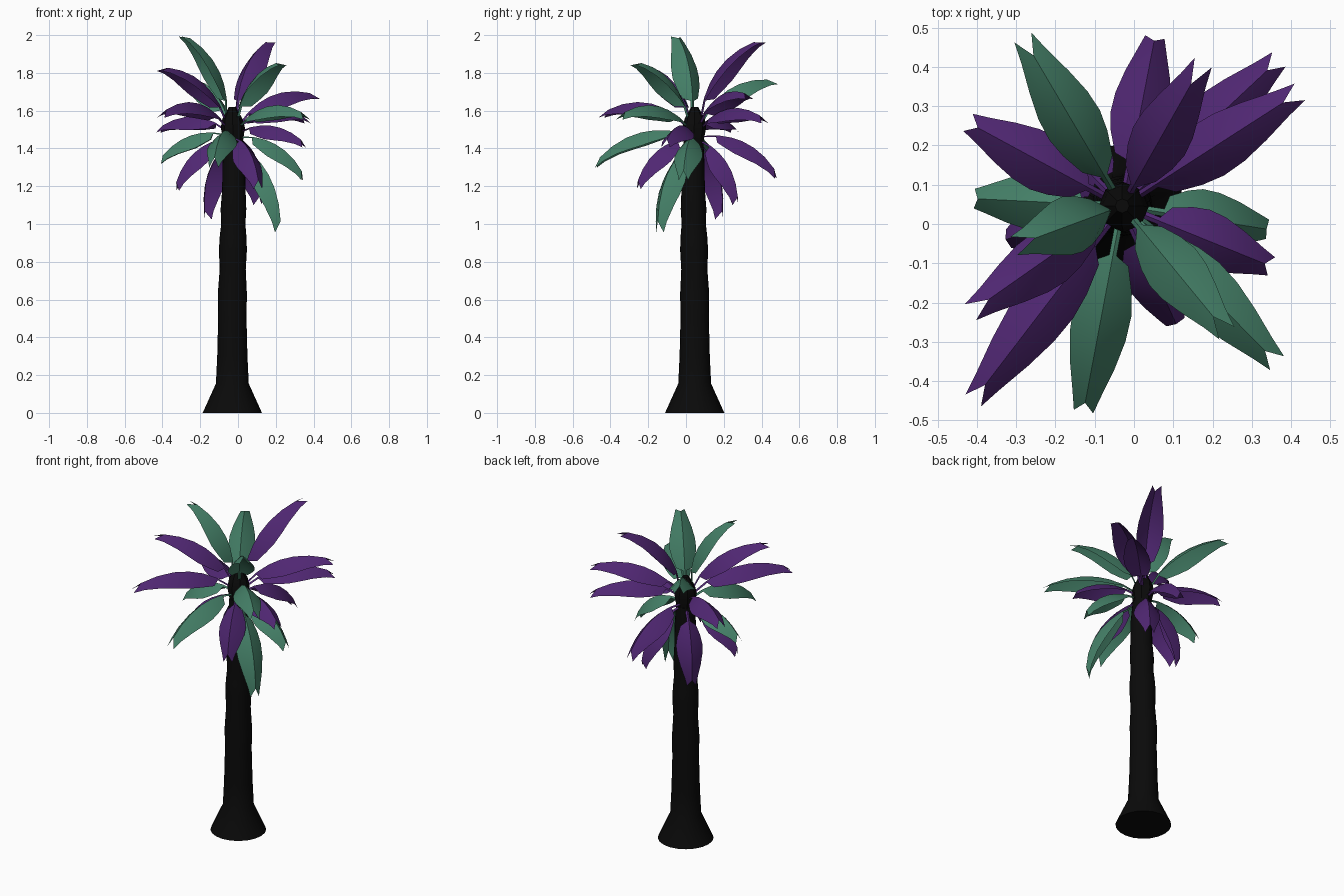
import bpy, bmesh, math
from mathutils import Vector

if "Cube" in bpy.data.objects:
    bpy.data.objects.remove(bpy.data.objects["Cube"])

CX, CY = -0.03, 0.046


def material(name, rgb):
    m = bpy.data.materials.new(name)
    m.diffuse_color = (*rgb, 1)
    m.use_nodes = True
    m.node_tree.nodes["Principled BSDF"].inputs["Base Color"].default_value = m.diffuse_color
    return m


BARK = material("bark", (0.003, 0.003, 0.003))
PURPLE = material("purple_leaf", (0.08, 0.02, 0.17))
GREEN = material("green_leaf", (0.06, 0.22, 0.14))


def finish(bm, name, mat, angle):
    bmesh.ops.recalc_face_normals(bm, faces=bm.faces)
    me = bpy.data.meshes.new(name)
    bm.to_mesh(me)
    bm.free()
    ob = bpy.data.objects.new(name, me)
    bpy.context.collection.objects.link(ob)
    me.materials.append(mat)
    bpy.ops.object.select_all(action='DESELECT')
    ob.select_set(True)
    bpy.context.view_layer.objects.active = ob
    bpy.ops.object.shade_smooth_by_angle(angle=math.radians(angle))
    return ob


def lathe(name, profile, sides, mat):
    # profile points: radius, height, sideways drift
    bm = bmesh.new()
    rings = []
    for r, z, d in profile:
        rings.append([bm.verts.new((CX + d + r * math.cos(2 * math.pi * i / sides),
                                    CY - d + r * math.sin(2 * math.pi * i / sides), z))
                      for i in range(sides)])
    for a, b in zip(rings, rings[1:]):
        for i in range(sides):
            j = (i + 1) % sides
            bm.faces.new((a[i], a[j], b[j], b[i]))
    bm.faces.new(rings[0])
    bm.faces.new(rings[-1])
    return finish(bm, name, mat, 35)


# Trunk with flared foot and gentle bulges, then the dark crown core
lathe("trunk", [(0.157, 0, 0), (0.087, 0.155, 0), (0.080, 0.3, 0), (0.075, 0.5, 0),
                (0.077, 0.63, 0), (0.069, 0.76, 0.002), (0.074, 0.86, 0.003),
                (0.071, 0.93, 0.004), (0.064, 1.0, 0.005), (0.068, 1.08, 0.006),
                (0.062, 1.18, 0.008), (0.060, 1.32, 0.008), (0.052, 1.44, 0.006)], 20, BARK)
lathe("crown_core", [(0.050, 1.43, 0.005), (0.064, 1.51, 0.003), (0.052, 1.56, 0),
                     (0.018, 1.62, 0)], 8, BARK)

# (position along the stem, half width) rows for each frond
ROWS = [(0.0, 0.010), (0.16, 0.010), (0.19, 0.046), (0.32, 0.068), (0.45, 0.078),
        (0.6, 0.075), (0.76, 0.060), (0.91, 0.038)]


def frond(name, tip, mat):
    tip = Vector(tip)
    out = Vector((tip.x - CX, tip.y - CY, 0)).normalized()
    tip += out * 0.008
    side = Vector((-out.y, out.x, 0))
    p0 = Vector((CX, CY, 1.49 + 0.12 * (tip.z - 1.45))) + out * 0.03
    chord = tip - p0
    bulge = side.cross(chord)
    if bulge.z < 0:
        bulge.negate()
    p1 = (p0 + tip) / 2 + bulge * 0.33

    def at(t, u):
        # point on the arched rib, offset sideways by u and folded down
        p = p0 * (1 - t) ** 2 + p1 * 2 * t * (1 - t) + tip * t * t
        tan = ((p1 - p0) * (1 - t) + (tip - p1) * t).normalized()
        up = tan.cross(side)
        if up.dot(bulge) < 0:
            up.negate()
        return p + side * u * 0.96 - up * (abs(u) * 0.68 + u * u * 3)

    bm = bmesh.new()
    grid = [[bm.verts.new(at(t, w * k)) for k in (-1, -0.5, 0, 0.5, 1)] for t, w in ROWS]
    for a, b in zip(grid, grid[1:]):
        for i in range(4):
            bm.faces.new((a[i], a[i + 1], b[i + 1], b[i]))
    # forked end
    last = grid[-1]
    for k, vs in ((-0.026, last[:3]), (0.026, last[2:])):
        p = bm.verts.new(at(1.0, k))
        bm.faces.new((vs[0], vs[1], p))
        bm.faces.new((vs[1], vs[2], p))
    return finish(bm, name, mat, 50)


G, P = GREEN, PURPLE
# Frond tips, upper tier to hanging tier
FRONDS = [
    (-0.29, -0.05, 2.01, G), (0.17, 0.40, 1.98, P), (0.23, -0.27, 1.86, G),
    (-0.41, -0.22, 1.83, P), (-0.28, 0.47, 1.76, G), (0.42, 0.335, 1.68, P),
    (-0.41, -0.45, 1.58, P), (0.365, -0.355, 1.57, G), (0.37, 0.42, 1.55, P),
    (-0.425, 0.26, 1.50, P), (0.355, -0.11, 1.42, P), (-0.415, 0.065, 1.33, G),
    (-0.13, -0.485, 1.31, G), (0.055, 0.485, 1.25, P), (0.35, -0.015, 1.24, G),
    (0.11, -0.26, 1.19, P), (-0.33, -0.04, 1.18, P), (0.11, 0.27, 1.10, P),
    (-0.165, 0.18, 1.02, P), (0.22, -0.145, 0.955, G)]
for n, (x, y, z, m) in enumerate(FRONDS, 1):
    frond(f"frond_{n:02d}", (x, y, z), m)
